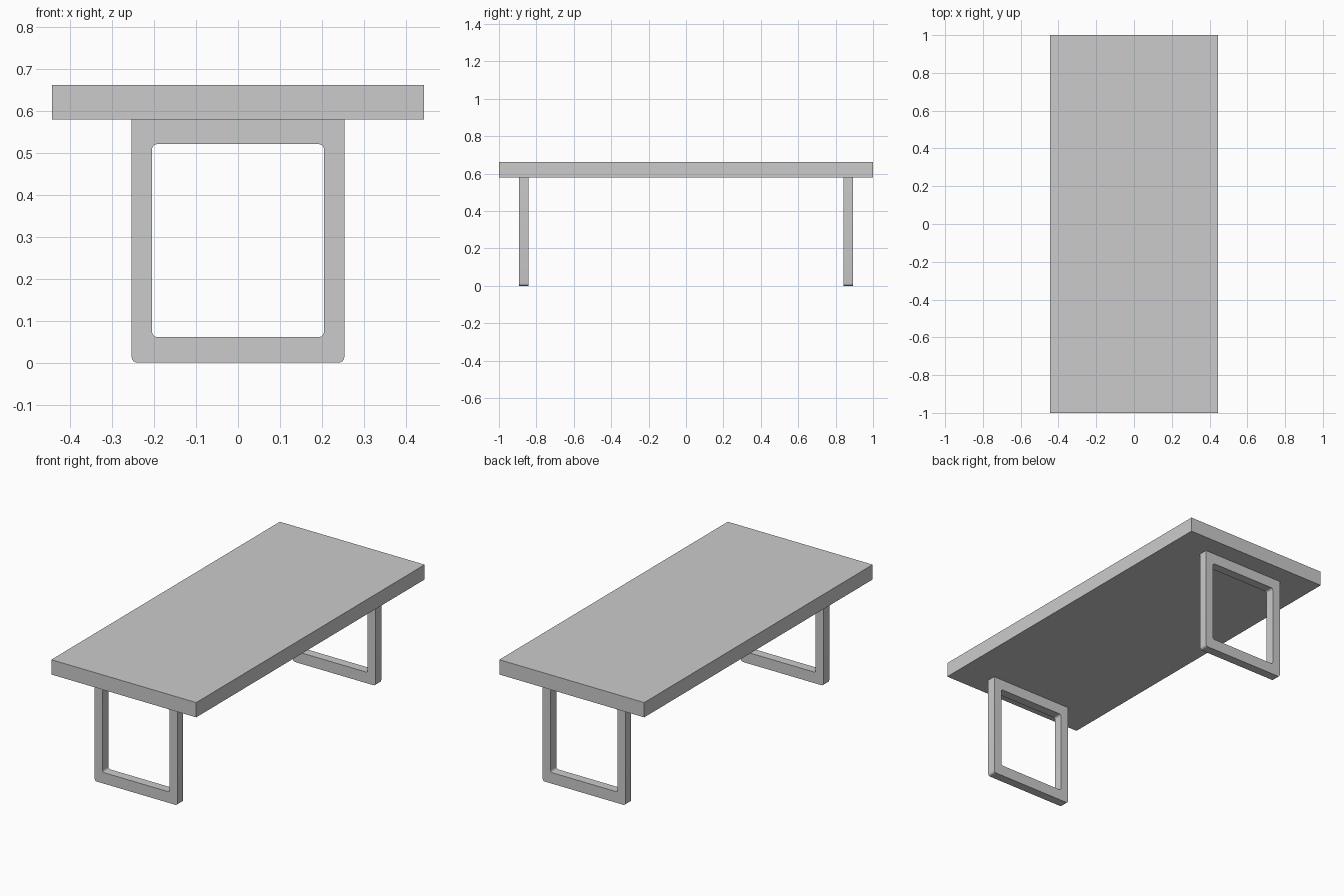
import bpy, bmesh, math

if "Cube" in bpy.data.objects:
    bpy.data.objects.remove(bpy.data.objects["Cube"])

SEG = 4


def rounded_rect(hx, z0, z1, r_bottom, r_top):
    """Counter-clockwise (x, z) outline with a radius for each pair of corners."""
    corners = [(-1, z0, 1, r_bottom, 180), (1, z0, 1, r_bottom, 270),
               (1, z1, -1, r_top, 0), (-1, z1, -1, r_top, 90)]
    pts = []
    for sx, z, sz, r, start in corners:
        cx, cz = sx * (hx - r), z + sz * r
        for i in range(SEG + 1):
            a = math.radians(start + 90 * i / SEG)
            pts.append((cx + r * math.cos(a), cz + r * math.sin(a)))
    return pts


def finish(name, bm):
    bmesh.ops.remove_doubles(bm, verts=bm.verts, dist=1e-5)
    bmesh.ops.recalc_face_normals(bm, faces=bm.faces)
    mesh = bpy.data.meshes.new(name)
    bm.to_mesh(mesh)
    bm.free()
    ob = bpy.data.objects.new(name, mesh)
    bpy.context.collection.objects.link(ob)
    return ob


def leg_frame(name, y0, y1):
    outer = rounded_rect(0.2535, 0.0, 0.58, 0.013, 0.0)
    inner = rounded_rect(0.205, 0.061, 0.521, 0.012, 0.012)
    bm = bmesh.new()
    loops = [[bm.verts.new((x, y, z)) for x, z in outline]
             for outline, y in ((outer, y0), (inner, y0), (inner, y1), (outer, y1))]
    n = len(outer)
    for k in range(4):
        a, b = loops[k], loops[(k + 1) % 4]
        for i in range(n):
            j = (i + 1) % n
            bm.faces.new((a[i], a[j], b[j], b[i]))
    ob = finish(name, bm)
    bpy.ops.object.select_all(action='DESELECT')
    ob.select_set(True)
    bpy.context.view_layer.objects.active = ob
    bpy.ops.object.shade_smooth_by_angle(angle=math.radians(30))


# Thick slab top
bm = bmesh.new()
bmesh.ops.create_cube(bm, size=1.0)
bmesh.ops.scale(bm, vec=(0.888, 2.0, 0.082), verts=bm.verts)
bmesh.ops.translate(bm, vec=(0, 0, 0.621), verts=bm.verts)
finish("table_top", bm)

# Open rectangular leg frames at each end
leg_frame("front_leg", -0.892, -0.842)
leg_frame("back_leg", 0.842, 0.892)
